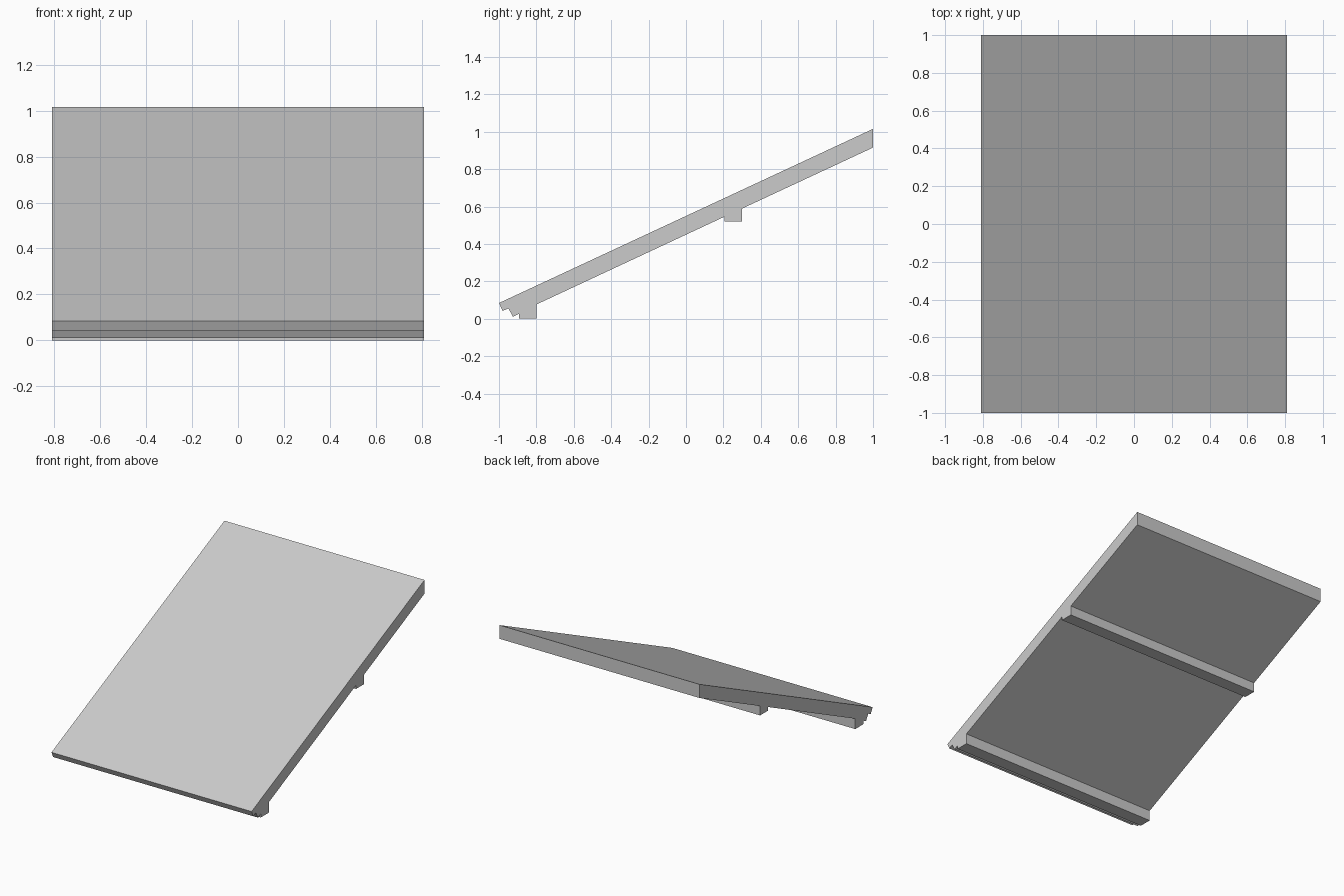
import bpy
import bmesh
from mathutils import Vector

cube = bpy.data.objects.get("Cube")
if cube:
    bpy.data.objects.remove(cube, do_unlink=True)

HALF_WIDTH = 0.81

# Single flat grey
grey = bpy.data.materials.new("light_grey")
grey.use_nodes = True
grey.diffuse_color = (0.6, 0.6, 0.6, 1)
grey.node_tree.nodes["Principled BSDF"].inputs["Base Color"].default_value = grey.diffuse_color


def extrude_profile(name, profile):
    """Extrude a closed (y, z) side profile across the full width."""
    bm = bmesh.new()
    face = bm.faces.new([bm.verts.new((-HALF_WIDTH, y, z)) for y, z in profile])
    result = bmesh.ops.extrude_face_region(bm, geom=[face])
    verts = [v for v in result["geom"] if isinstance(v, bmesh.types.BMVert)]
    bmesh.ops.translate(bm, verts=verts, vec=Vector((2 * HALF_WIDTH, 0, 0)))
    bmesh.ops.recalc_face_normals(bm, faces=bm.faces)
    mesh = bpy.data.meshes.new(name)
    bm.to_mesh(mesh)
    bm.free()
    mesh.materials.append(grey)
    obj = bpy.data.objects.new(name, mesh)
    bpy.context.collection.objects.link(obj)
    return obj


# Notched eave at the low edge, then the front batten
eave = [(-1, 0.084), (-0.98, 0.042), (-0.95, 0.055), (-0.925, 0.011),
        (-0.893, 0.026), (-0.893, 0), (-0.8, 0), (-0.8, 0.076)]
# Batten under the middle of the slope
batten = [(0.207, 0.546), (0.207, 0.52), (0.3, 0.52), (0.3, 0.589)]
# Plumb-cut upper edge
ridge = [(1, 0.915), (1, 1.015)]

extrude_profile("sloped_roof_panel", eave + batten + ridge)
